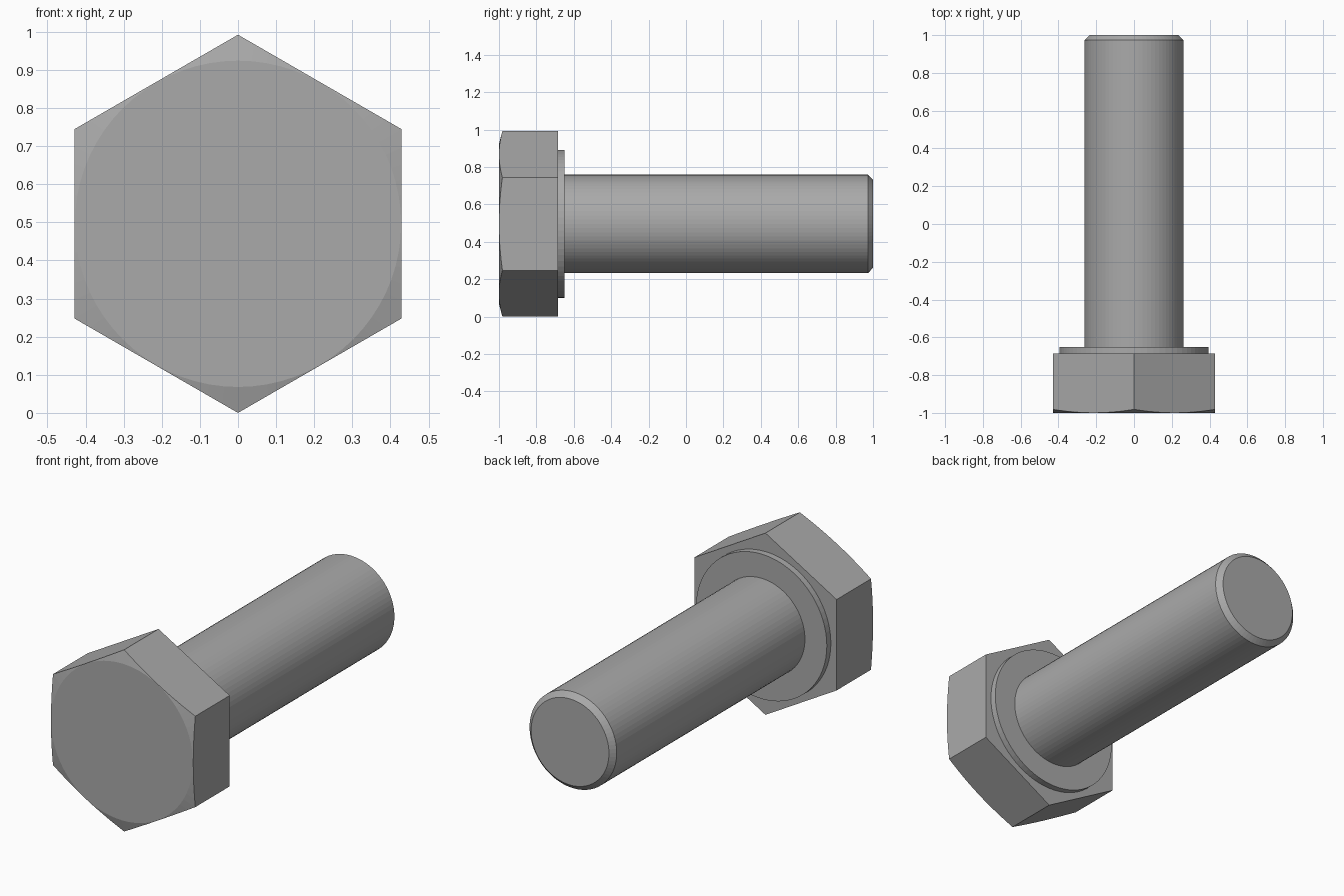
import bpy, bmesh, math

if "Cube" in bpy.data.objects:
    bpy.data.objects.remove(bpy.data.objects["Cube"])

SEGMENTS = 72
RADIUS = 0.496                                  # hexagon corner radius
APOTHEM = RADIUS * math.cos(math.pi / 6)

# Dark grey steel
steel = bpy.data.materials.new("dark_steel")
steel.diffuse_color = (0.4, 0.4, 0.4, 1)
steel.use_nodes = True
steel.node_tree.nodes["Principled BSDF"].inputs["Base Color"].default_value = steel.diffuse_color


def hexagon(angle):
    return APOTHEM / math.cos(angle % (math.pi / 3) - math.pi / 6)


def circle(r):
    return lambda angle: r


def flat(y):
    return lambda angle: y


def loft(name, rings, cap_first=False, cap_last=False):
    """Join rings along y; each ring is (radius function, y function)."""
    bm = bmesh.new()
    loops = []
    for radius, y in rings:
        loop = []
        for i in range(SEGMENTS):
            a = 2 * math.pi * i / SEGMENTS + 1e-9
            r = radius(a)
            loop.append(bm.verts.new((r * math.sin(a), y(a), RADIUS + r * math.cos(a))))
        loops.append(loop)
    for p, q in zip(loops, loops[1:]):
        for i in range(SEGMENTS):
            j = (i + 1) % SEGMENTS
            bm.faces.new((p[i], q[i], q[j], p[j]))
    if cap_first:
        bm.faces.new(loops[0])
    if cap_last:
        bm.faces.new(loops[-1][::-1])
    bmesh.ops.recalc_face_normals(bm, faces=bm.faces)
    # The open joints are ambiguous, so make sure the lofts face outwards
    if sum(f.normal.dot(f.calc_center_median() - bm.verts[:][0].co.lerp(
            bm.verts[:][0].co, 0)) * 0 for f in bm.faces) < 0:
        bmesh.ops.reverse_faces(bm, faces=bm.faces)
    mesh = bpy.data.meshes.new(name)
    bm.to_mesh(mesh)
    bm.free()
    mesh.materials.append(steel)
    obj = bpy.data.objects.new(name, mesh)
    bpy.context.collection.objects.link(obj)
    return obj


HEAD_BACK, COLLAR_BACK = -0.685, -0.65
FACE_R, COLLAR_R, SHAFT_R = 0.428, 0.395, 0.263

# Hexagonal head, its corners trimmed by a shallow cone
loft("head", [
    (circle(FACE_R), flat(-1)),
    (hexagon, lambda a: -1 + 0.27 * (hexagon(a) - FACE_R)),
    (hexagon, flat(HEAD_BACK)),
    (circle(COLLAR_R), flat(HEAD_BACK)),
], cap_first=True)

# Thin round bearing collar behind the head
loft("collar", [
    (circle(COLLAR_R), flat(HEAD_BACK)),
    (circle(COLLAR_R), flat(COLLAR_BACK)),
    (circle(SHAFT_R), flat(COLLAR_BACK)),
])

# Plain shaft with a chamfered tip
loft("shaft", [
    (circle(SHAFT_R), flat(COLLAR_BACK)),
    (circle(SHAFT_R), flat(0.973)),
    (circle(0.235), flat(1)),
], cap_last=True)
